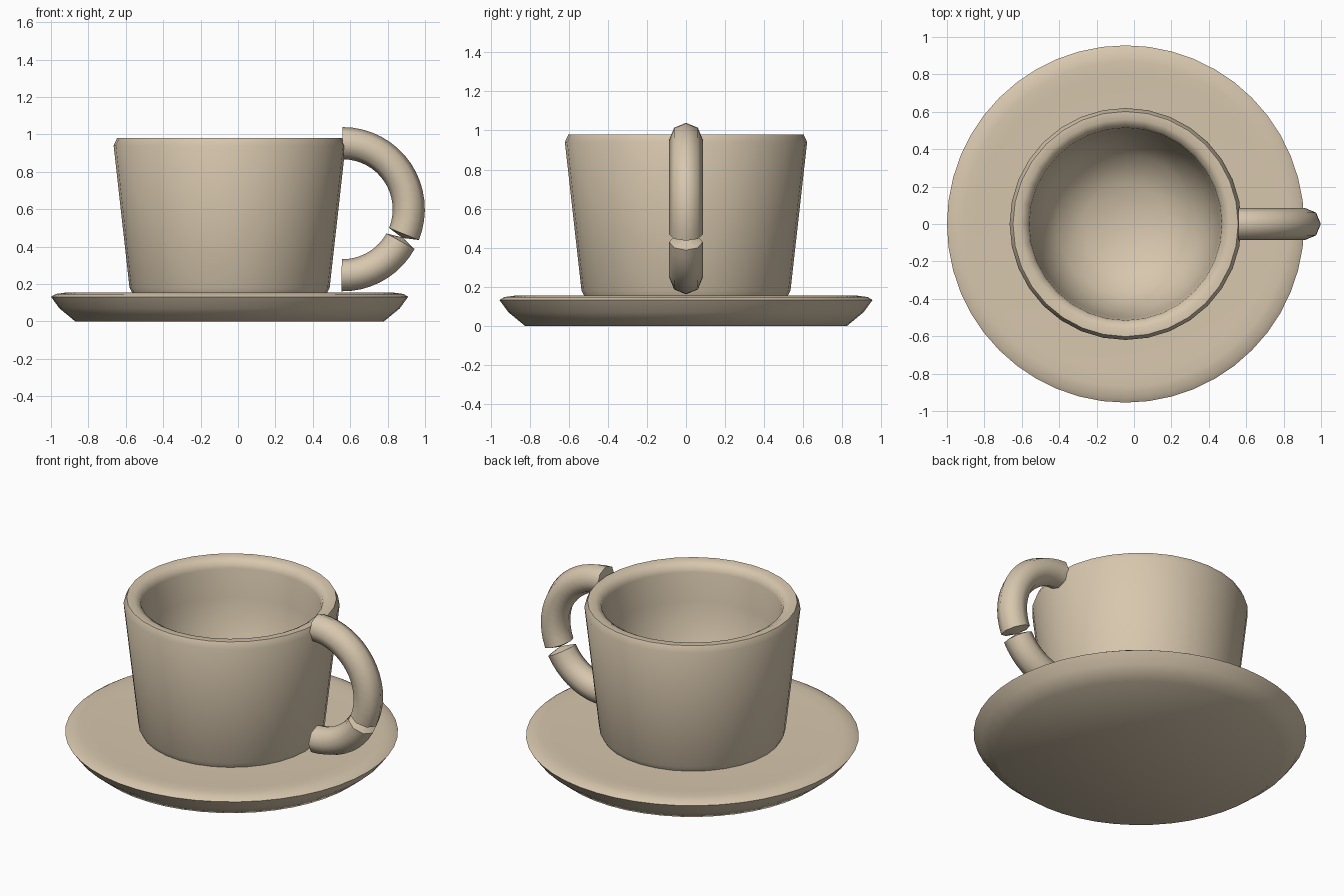
import bpy, bmesh, math

if "Cube" in bpy.data.objects:
    bpy.data.objects.remove(bpy.data.objects["Cube"])

CX = -0.045  # axis of cup and saucer

clay = bpy.data.materials.new("warm_cream")
clay.diffuse_color = (0.68, 0.57, 0.42, 1)
clay.use_nodes = True
clay.node_tree.nodes["Principled BSDF"].inputs["Base Color"].default_value = clay.diffuse_color


def finish(bm, name, angle):
    bmesh.ops.remove_doubles(bm, verts=bm.verts, dist=1e-5)
    bmesh.ops.recalc_face_normals(bm, faces=bm.faces)
    mesh = bpy.data.meshes.new(name)
    bm.to_mesh(mesh)
    bm.free()
    mesh.materials.append(clay)
    ob = bpy.data.objects.new(name, mesh)
    bpy.context.collection.objects.link(ob)
    bpy.ops.object.select_all(action='DESELECT')
    ob.select_set(True)
    bpy.context.view_layer.objects.active = ob
    bpy.ops.object.shade_smooth_by_angle(angle=math.radians(angle))
    return ob


def lathe(name, profile, steps, angle):
    """Spin a closed (radius, height) profile round the cup axis."""
    bm = bmesh.new()
    vs = [bm.verts.new((CX + r, 0, z)) for r, z in profile]
    es = [bm.edges.new(p) for p in zip(vs, vs[1:])]
    bmesh.ops.spin(bm, geom=vs + es, cent=(CX, 0, 0), axis=(0, 0, 1),
                   angle=2 * math.pi, steps=steps, use_merge=True)
    return finish(bm, name, angle)


# saucer: flat base, flared edge, very shallow dish
lathe("saucer", [(0, 0), (0.825, 0), (0.91, 0.07), (0.955, 0.132), (0.93, 0.147),
                 (0.87, 0.155), (0.80, 0.152), (0.55, 0.146), (0, 0.146)], 48, 45)

# cup: tapered wall, rounded rim, bowl-shaped inside
lathe("cup", [(0, 0.142), (0.515, 0.142), (0.535, 0.18), (0.62, 0.94), (0.602, 0.98),
              (0.56, 0.98), (0.525, 0.96), (0.515, 0.925), (0.50, 0.75), (0.46, 0.52),
              (0.37, 0.36), (0.22, 0.27), (0, 0.24)], 32, 60)


# handle: eight-sided tube along a half circle, pinched where it is broken
def tube(name, rings, centre=(0.56, 0.60), big=0.353, small=0.086, sides=8):
    bm = bmesh.new()
    loops = []
    for deg, scale in rings:
        a = math.radians(deg)
        loop = []
        for i in range(sides):
            t = 2 * math.pi * i / sides
            rad = big + small * scale * math.cos(t)
            loop.append(bm.verts.new((centre[0] + rad * math.cos(a),
                                      small * scale * math.sin(t),
                                      centre[1] + rad * math.sin(a))))
        loops.append(loop)
    for a, b in zip(loops, loops[1:]):
        for i in range(sides):
            j = (i + 1) % sides
            bm.faces.new((a[i], a[j], b[j], b[i]))
    bm.faces.new(loops[0])
    bm.faces.new(loops[-1])
    return finish(bm, name, 50)


upper = [(90 - 112 * i / 16, 1) for i in range(17)]
lower = [(-29 - 62 * i / 9, 1) for i in range(10)]
tube("handle", upper + [(-25.5, 0.06)] + lower)
